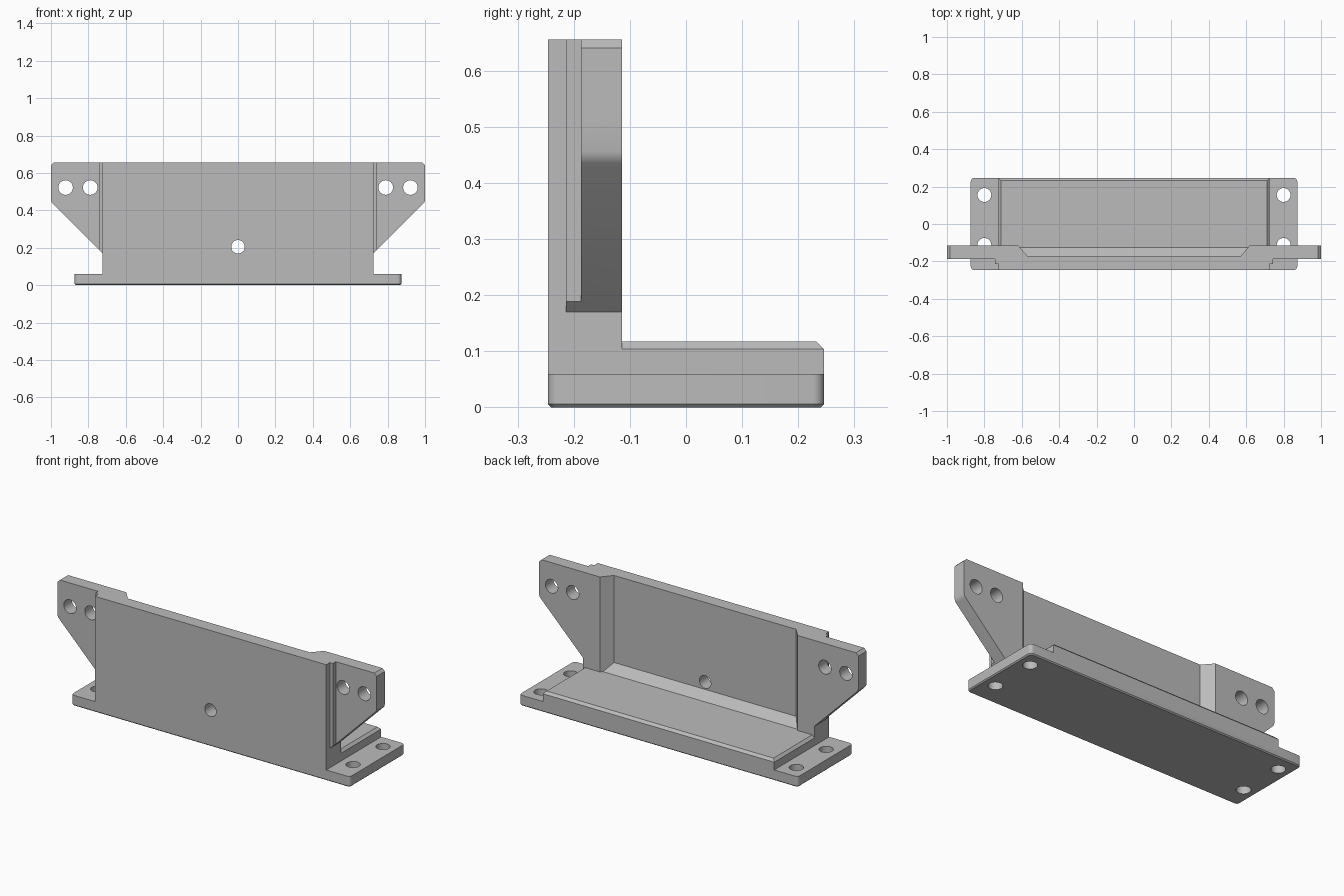
import bpy, bmesh
from mathutils import Vector

if "Cube" in bpy.data.objects:
    bpy.data.objects.remove(bpy.data.objects["Cube"])

grey = bpy.data.materials.new("plain grey")
grey.use_nodes = True
grey.diffuse_color = (0.5, 0.5, 0.5, 1)
grey.node_tree.nodes["Principled BSDF"].inputs["Base Color"].default_value = (0.5, 0.5, 0.5, 1)


def finish(bm, name):
    bmesh.ops.recalc_face_normals(bm, faces=bm.faces)
    mesh = bpy.data.meshes.new(name)
    bm.to_mesh(mesh)
    bm.free()
    mesh.materials.append(grey)
    obj = bpy.data.objects.new(name, mesh)
    bpy.context.collection.objects.link(obj)
    return obj


def prism(name, outline, axis, lo, hi, edge_rule=None, bevel=0, segments=1):
    """Extrude a 2D outline along an axis; optionally bevel edges picked by a rule."""
    bm = bmesh.new()
    verts = []
    for a, b in outline:
        co = [a, b]
        co.insert(axis, lo)
        verts.append(bm.verts.new(co))
    face = bm.faces.new(verts)
    top = bmesh.ops.extrude_face_region(bm, geom=[face])["geom"]
    step = Vector((0, 0, 0))
    step[axis] = hi - lo
    bmesh.ops.translate(bm, vec=step, verts=[v for v in top if isinstance(v, bmesh.types.BMVert)])
    if edge_rule:
        edges = [e for e in bm.edges if edge_rule(*(v.co for v in e.verts))]
        bmesh.ops.bevel(bm, geom=edges, offset=bevel, segments=segments, profile=0.5, affect='EDGES')
    return finish(bm, name)


def combine(target, tool, operation):
    mod = target.modifiers.new("join", 'BOOLEAN')
    mod.operation, mod.solver, mod.object = operation, 'EXACT', tool
    bpy.context.view_layer.objects.active = target
    bpy.ops.object.modifier_apply(modifier=mod.name)
    bpy.data.objects.remove(tool)


def drill(target, axis, x, other, radius):
    bm = bmesh.new()
    bmesh.ops.create_cone(bm, cap_ends=True, segments=40, radius1=radius, radius2=radius, depth=2)
    cutter = finish(bm, "drill")
    if axis == 'Y':
        cutter.rotation_euler.x = 1.5707963
        cutter.location = (x, 0, other)
    else:
        cutter.location = (x, other, 0)
    bpy.context.view_layer.update()
    combine(target, cutter, 'DIFFERENCE')


def mirrored(half):
    return half + [(-x, y) for x, y in reversed(half)]


def box_outline(x, y):
    return [(x, -y), (x, y), (-x, y), (-x, -y)]


DEPTH, BODY, TOP = 0.246, 0.725, 0.656

# Foot plate with rounded corners and a fine bevel underneath
foot = prism("foot_plate", box_outline(0.873, DEPTH), 2, 0, 0.06,
             lambda a, b: abs(a.z - b.z) > 0.01, 0.02, 6)
bm = bmesh.new()
bm.from_mesh(foot.data)
rim = [e for e in bm.edges if all(v.co.z < 0.001 for v in e.verts)]
bmesh.ops.bevel(bm, geom=rim, offset=0.006, segments=1, affect='EDGES')
bm.to_mesh(foot.data)
bm.free()
for side in (-1, 1):
    for y in (-0.112, 0.155):
        drill(foot, 'Z', side * 0.8, y, 0.037)

# Raised ledge, chamfered on its back and ends
ledge = prism("raised_ledge", box_outline(BODY, DEPTH), 2, 0.03, 0.118,
              lambda a, b: min(a.z, b.z) > 0.1 and max(a.y, b.y) > 0, 0.014)

# Upright wall with stepped ears and a recessed back, trimmed to its front outline
plan = mirrored([(BODY, -DEPTH), (BODY, -0.214), (0.744, -0.214), (0.744, -0.187),
                 (1, -0.187), (1, -0.114), (0.62, -0.114), (0.57, -0.171)])
wall = prism("upright_wall", plan, 2, 0.03, TOP)
shape = mirrored([(BODY, 0.03), (BODY, 0.17), (0.99, 0.435), (0.997, 0.444),
                  (1, 0.456), (1, 0.641), (0.985, TOP)])
trim = prism("trim", shape, 1, -0.5, 0.5)
combine(wall, trim, 'INTERSECT')

# Sloped strip where the wall meets the ledge
strip = prism("sloped_strip", [(-0.2, 0.08), (-0.126, 0.08), (-0.126, 0.118),
                               (-0.171, 0.163), (-0.2, 0.163)], 0, -0.61, 0.61)

# Join the body, then drill the wall and ears
for part in (ledge, strip, foot):
    combine(wall, part, 'UNION')
for x in (-0.922, -0.79, 0.79, 0.922):
    drill(wall, 'Y', x, 0.522, 0.039)
drill(wall, 'Y', 0, 0.205, 0.036)
wall.name = "mounting_bracket"

bpy.ops.object.select_all(action='DESELECT')
wall.select_set(True)
bpy.context.view_layer.objects.active = wall
bpy.ops.object.shade_smooth_by_angle(angle=0.5)
